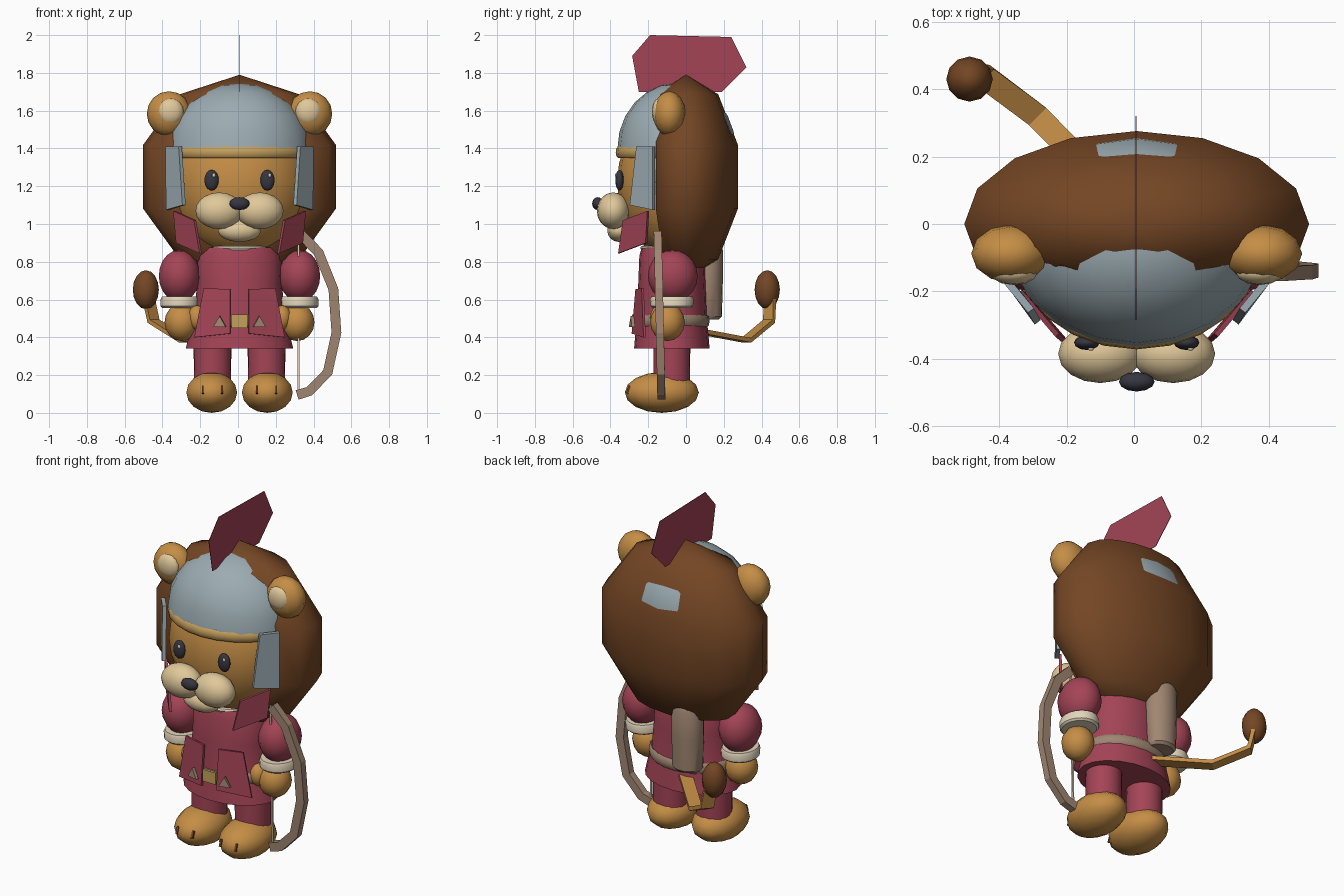
import bpy, bmesh, math
from mathutils import Vector, Matrix

if "Cube" in bpy.data.objects:
    bpy.data.objects.remove(bpy.data.objects["Cube"])


def mat(name, rgb):
    m = bpy.data.materials.new(name)
    lin = [(c / 255 / 12.92) if c < 11 else ((c / 255 + 0.055) / 1.055) ** 2.4 for c in rgb]
    m.diffuse_color = (*lin, 1)
    m.use_nodes = True
    m.node_tree.nodes["Principled BSDF"].inputs["Base Color"].default_value = m.diffuse_color
    return m


MANE = mat("mane_brown", (116, 70, 36))
FUR = mat("golden_fur", (197, 142, 70))
CREAM = mat("cream_fur", (224, 200, 154))
RED = mat("crimson_cloth", (164, 68, 86))
STEEL = mat("steel", (156, 172, 178))
DARK = mat("near_black", (54, 54, 64))
LEATHER = mat("tan_leather", (160, 134, 114))
GOLD = mat("gold_trim", (198, 160, 92))
LINEN = mat("linen", (228, 214, 188))


def finish(bm, name, m, smooth=None):
    """Turn a bmesh into an object; smooth is None, or an angle in degrees."""
    bmesh.ops.recalc_face_normals(bm, faces=bm.faces[:])
    me = bpy.data.meshes.new(name)
    bm.to_mesh(me)
    bm.free()
    me.materials.append(m)
    ob = bpy.data.objects.new(name, me)
    bpy.context.collection.objects.link(ob)
    if smooth:
        bpy.ops.object.select_all(action='DESELECT')
        ob.select_set(True)
        bpy.context.view_layer.objects.active = ob
        bpy.ops.object.shade_smooth_by_angle(angle=math.radians(smooth))
    return ob


def ball(name, c, r, m, seg=12, rings=8, rule=None):
    """Ellipsoid; rule can reshape each unit-sphere vertex after scaling."""
    bm = bmesh.new()
    bmesh.ops.create_uvsphere(bm, u_segments=seg, v_segments=rings, radius=1)
    for v in bm.verts:
        v.co = Vector([v.co[i] * r[i] + c[i] for i in range(3)])
        if rule:
            rule(v.co)
    return finish(bm, name, m, 75)


def lathe(name, profile, m, cx=0, cy=0, n=20, closed=False):
    """Elliptical rings (rx, ry, z); capped, or closed into a hoop."""
    bm = bmesh.new()
    rings = []
    for rx, ry, z in profile:
        rings.append([bm.verts.new((cx + rx * math.cos(a), cy + ry * math.sin(a), z))
                      for a in [2 * math.pi * i / n for i in range(n)]])
    pairs = list(zip(rings, rings[1:])) + ([(rings[-1], rings[0])] if closed else [])
    for a, b in pairs:
        for i in range(n):
            j = (i + 1) % n
            bm.faces.new((a[i], a[j], b[j], b[i]))
    if not closed:
        bm.faces.new(rings[0])
        bm.faces.new(rings[-1])
    return finish(bm, name, m, 40)


def hoop(name, rx, ry, z, depth, half, m, cx=0, cy=0):
    """Rounded elliptical band."""
    prof = [(rx + depth * math.cos(a), ry + depth * math.cos(a), z + half * math.sin(a))
            for a in [math.pi * k / 4 for k in range(8)]]
    return lathe(name, prof, m, cx, cy, 24, True)


def plate(name, pts, t, m):
    """Flat polygon with thickness t."""
    bm = bmesh.new()
    f = bm.faces.new([bm.verts.new(p) for p in pts])
    f.normal_update()
    n = f.normal.copy() * t
    ext = bmesh.ops.extrude_face_region(bm, geom=[f], use_keep_orig=True)
    for v in [g for g in ext["geom"] if isinstance(g, bmesh.types.BMVert)]:
        v.co += n
    return finish(bm, name, m)


def sweep(name, path, side, hw, ht, m):
    """Rectangular bar along a path; side is the width direction."""
    bm = bmesh.new()
    path = [Vector(p) for p in path]
    side = Vector(side).normalized()
    rings = []
    for i, p in enumerate(path):
        d = path[min(i + 1, len(path) - 1)] - path[max(i - 1, 0)]
        up = d.cross(side).normalized()
        rings.append([bm.verts.new(p + side * hw * a + up * ht * b)
                      for a, b in ((1, 1), (-1, 1), (-1, -1), (1, -1))])
    for a, b in zip(rings, rings[1:]):
        for i in range(4):
            j = (i + 1) % 4
            bm.faces.new((a[i], a[j], b[j], b[i]))
    bm.faces.new(rings[0])
    bm.faces.new(rings[-1])
    return finish(bm, name, m)


def flat_front(co):
    co.y = max(co.y, -0.16)


def dome(co):
    co.z = max(co.z, 1.40)


# Head, mane and helmet
ball("mane", (0, 0, 1.25), (0.538, 0.29, 0.54), MANE, 16, 5, flat_front)
ball("head", (0, -0.05, 1.22), (0.37, 0.315, 0.40), FUR, 20, 12)
ball("helmet", (0, -0.05, 1.40), (0.38, 0.313, 0.345), STEEL, 20, 12, dome)
hoop("helmet_band", 0.365, 0.31, 1.38, 0.012, 0.03, GOLD, 0, -0.05)
plate("helmet_crest", [(-0.001, y, z) for y, z in ((-0.25, 1.70), (-0.285, 1.89), (-0.19, 2.0),
      (0.24, 1.99), (0.32, 1.83), (0.19, 1.70))], 0.003, RED)

# Face
ball("chin", (0, -0.355, 0.965), (0.115, 0.062, 0.06), CREAM)
ball("nose", (0, -0.468, 1.108), (0.053, 0.029, 0.034), DARK)

# Tunic, belt and collar
lathe("tunic", [(0.285, 0.20, 0.34), (0.27, 0.195, 0.40), (0.242, 0.185, 0.50), (0.225, 0.178, 0.68),
                (0.222, 0.172, 0.83), (0.19, 0.16, 0.875)], RED, 0, -0.075)
hoop("belt", 0.243, 0.188, 0.487, 0.012, 0.032, LEATHER, 0, -0.075)
hoop("collar", 0.15, 0.152, 0.872, 0.015, 0.014, LINEN, 0, -0.075)
plate("buckle", [(-0.043, -0.272, 0.45), (0.043, -0.272, 0.45), (0.043, -0.272, 0.52),
                 (-0.043, -0.272, 0.52)], 0.015, GOLD)

# Paired parts
for s, side in ((-1, "left"), (1, "right")):
    def P(*pts):
        return [(x * s, y, z) for x, y, z in (pts if s > 0 else reversed(pts))]
    ball(side + "_ear", (0.373 * s, -0.088, 1.583), (0.118, 0.086, 0.12), FUR)
    ball(side + "_inner_ear", (0.365 * s, -0.145, 1.595), (0.07, 0.036, 0.07), CREAM)
    ball(side + "_eye", (0.148 * s, -0.352, 1.232), (0.038, 0.022, 0.055), DARK)
    ball(side + "_eye_glint", (0.148 * s + 0.012, -0.371, 1.258), (0.009, 0.005, 0.011), LINEN, 8, 6)
    ball(side + "_muzzle", (0.108 * s, -0.385, 1.07), (0.125, 0.087, 0.097), CREAM, 16, 10)
    # Helmet cheek guards and scarf flaps
    plate(side + "_cheek_guard", P((0.375, -0.165, 1.41), (0.305, -0.25, 1.41), (0.285, -0.285, 1.10),
          (0.372, -0.165, 1.075)), 0.022, STEEL)
    plate(side + "_scarf_flap", P((0.34, -0.195, 1.07), (0.23, -0.325, 1.02), (0.20, -0.35, 0.845),
          (0.325, -0.205, 0.90)), 0.015, RED)
    # Tunic front flaps with studs
    plate(side + "_tunic_flap", P((0.05, -0.268, 0.655), (0.19, -0.235, 0.66), (0.24, -0.225, 0.40),
          (0.05, -0.288, 0.42)), 0.012, RED)
    plate(side + "_stud", P((0.07, -0.285, 0.455), (0.135, -0.27, 0.455), (0.102, -0.275, 0.512)),
          0.018, LEATHER)
    # Arm
    ball(side + "_sleeve", (0.318 * s, -0.07, 0.725), (0.112, 0.132, 0.138), RED, 14, 10)
    lathe(side + "_cuff", [(0.092, 0.10, 0.555), (0.102, 0.112, 0.565), (0.102, 0.116, 0.60),
          (0.095, 0.11, 0.615)], LINEN, 0.316 * s, -0.075)
    ball(side + "_paw", (0.305 * s, -0.098, 0.48), (0.092, 0.092, 0.10), FUR)
    ball(side + "_thumb", (0.225 * s, -0.14, 0.505), (0.05, 0.05, 0.065), FUR)
    # Leg and foot
    lathe(side + "_leg", [(0.098, 0.096, 0.12), (0.10, 0.098, 0.38)], RED, 0.143 * s, -0.075)
    ball(side + "_foot", (0.147 * s, -0.128, 0.108), (0.138, 0.196, 0.108), FUR, 14, 8)
    for dx in (-0.05, 0.05):
        x = 0.143 + dx
        plate(side + "_claw", P((x - 0.006, -0.305, 0.10), (x + 0.006, -0.305, 0.10),
              (x + 0.006, -0.29, 0.14), (x - 0.006, -0.29, 0.14)), 0.014, MANE)

# Quiver on the back
lathe("quiver", [(0.075, 0.06, 0.495), (0.088, 0.075, 0.51), (0.092, 0.08, 0.70), (0.092, 0.08, 0.86),
                 (0.082, 0.07, 0.885)], LEATHER, -0.10, 0.115)

# Tail with tuft
sweep("tail", [(-0.06, 0.08, 0.43), (-0.295, 0.32, 0.385), (-0.455, 0.44, 0.485), (-0.485, 0.445, 0.62)],
      (0.7, 0.7, 0), 0.036, 0.012, FUR)
ball("tail_tuft", (-0.496, 0.43, 0.652), (0.069, 0.067, 0.103), MANE)

# Bow and string
sweep("bow", [(0.325, -0.15, 0.945), (0.418, -0.148, 0.85), (0.497, -0.143, 0.655), (0.513, -0.138, 0.425),
              (0.467, -0.133, 0.215), (0.37, -0.131, 0.115), (0.305, -0.13, 0.095)],
      (0, 1, 0), 0.021, 0.026, LEATHER)
sweep("bow_string", [(0.313, -0.15, 0.945), (0.313, -0.13, 0.10)], (0, 1, 0), 0.005, 0.005, LINEN)

# Centre the overall bounding box on x = 0
for ob in bpy.context.collection.objects:
    ob.data.transform(Matrix.Translation((0.008, 0, 0)))
